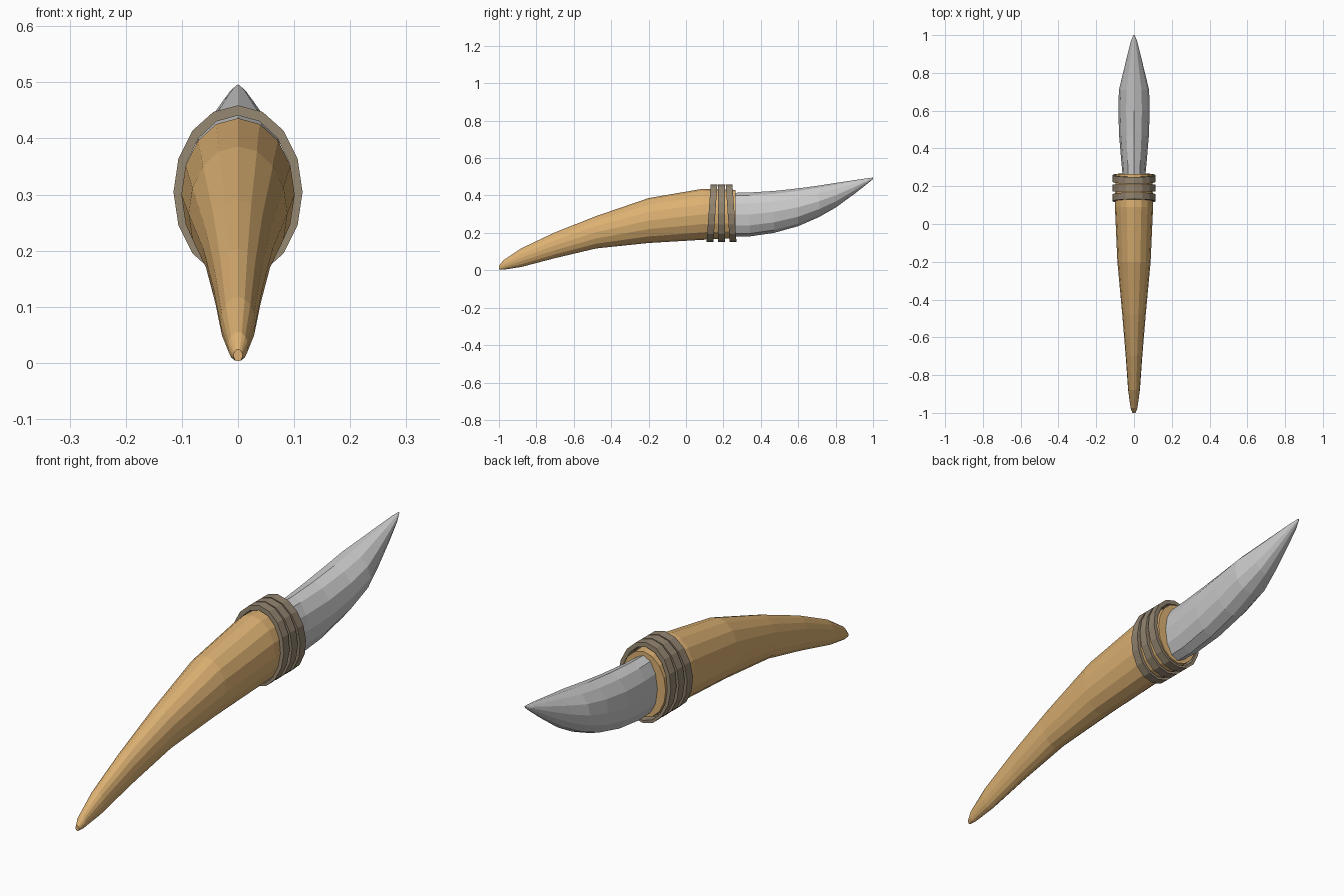
import bpy, bmesh, math

if "Cube" in bpy.data.objects:
    bpy.data.objects.remove(bpy.data.objects["Cube"])


def material(name, rgb):
    m = bpy.data.materials.new(name)
    m.diffuse_color = (*rgb, 1)
    m.use_nodes = True
    m.node_tree.nodes["Principled BSDF"].inputs["Base Color"].default_value = m.diffuse_color
    return m


def loft(name, stations, sides, mat=None, loop=False, tilt=0.0):
    """Ellipse rings along y; each station is (y, bottom z, top z, half width)."""
    bm = bmesh.new()
    rings = []
    for y, lo, hi, w in stations:
        mid, h = (lo + hi) / 2, (hi - lo) / 2
        ring = []
        for i in range(sides):
            a = 2 * math.pi * i / sides
            z = mid + h * math.cos(a)
            ring.append(bm.verts.new((w * math.sin(a), y + tilt * (z - 0.305), z)))
        rings.append(ring)
    pairs = list(zip(rings, rings[1:]))
    if loop:
        pairs.append((rings[-1], rings[0]))
    for a, b in pairs:
        for i in range(sides):
            j = (i + 1) % sides
            bm.faces.new((a[i], a[j], b[j], b[i]))
    if not loop:
        bm.faces.new(rings[0])
        bm.faces.new(rings[-1])
    bmesh.ops.recalc_face_normals(bm, faces=bm.faces)
    me = bpy.data.meshes.new(name)
    bm.to_mesh(me)
    bm.free()
    ob = bpy.data.objects.new(name, me)
    bpy.context.collection.objects.link(ob)
    if mat:
        me.materials.append(mat)
    return ob


horn = material("horn", (0.72, 0.44, 0.17))
cord = material("cord", (0.29, 0.23, 0.16))

# Curved horn handle
loft("handle", [
    (-1.0, 0.003, 0.024, 0.008),
    (-0.975, 0.003, 0.055, 0.018),
    (-0.88, 0.018, 0.118, 0.031),
    (-0.70, 0.065, 0.203, 0.044),
    (-0.48, 0.117, 0.290, 0.062),
    (-0.20, 0.146, 0.386, 0.088),
    (0.09, 0.163, 0.436, 0.101),
    (0.265, 0.172, 0.430, 0.097),
], 16, horn)

# Blade, rooted inside the handle
loft("blade", [
    (0.20, 0.182, 0.413, 0.055),
    (0.34, 0.181, 0.416, 0.068),
    (0.47, 0.200, 0.424, 0.079),
    (0.60, 0.236, 0.438, 0.083),
    (0.71, 0.284, 0.453, 0.080),
    (0.80, 0.335, 0.467, 0.058),
    (0.90, 0.408, 0.482, 0.034),
    (0.97, 0.463, 0.492, 0.016),
    (1.0, 0.488, 0.496, 0.003),
], 12)

# Three cord wraps, outer two leaning inward at the top
for k in (-1, 0, 1):
    c, w = 0.19 + k * 0.051, 0.018
    inner, outer = (0.160, 0.441, 0.100), (0.150, 0.459, 0.115)
    loft(f"wrap_{k + 2}", [
        (c - w, *inner), (c - w, *outer), (c + w, *outer), (c + w, *inner),
    ], 16, cord, loop=True, tilt=-k * 0.07)
